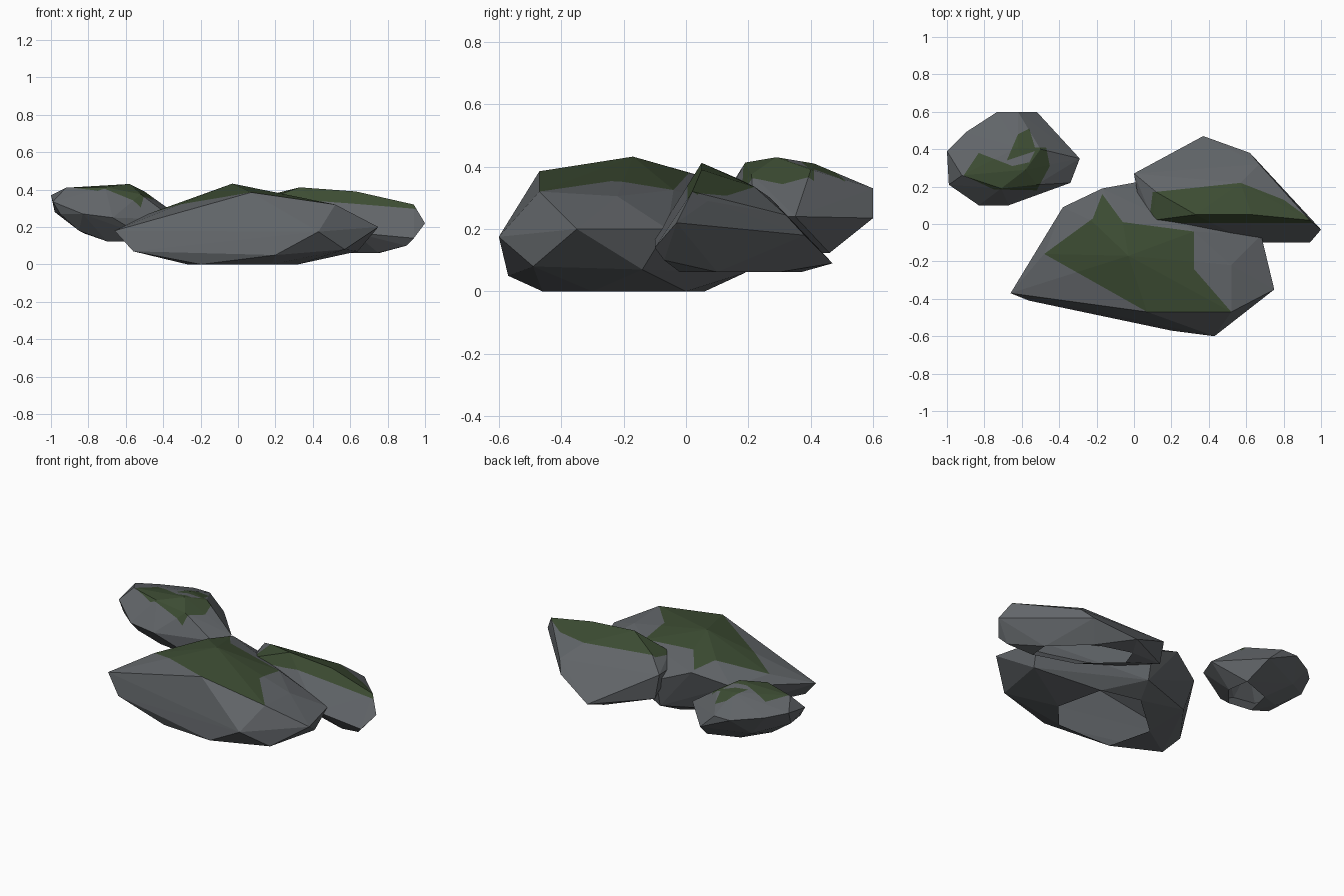
import bpy, bmesh


def material(name, rgb):
    m = bpy.data.materials.new(name)
    m.diffuse_color = (*rgb, 1)
    return m


STONE = material("grey stone", (0.122, 0.132, 0.142))
MOSS = material("dark green moss", (0.046, 0.073, 0.033))


def inside(p, poly):
    hit = False
    for (ax, ay), (bx, by) in zip(poly, poly[1:] + poly[:1]):
        if (ay > p.y) != (by > p.y) and p.x < (bx - ax) * (p.y - ay) / (by - ay) + ax:
            hit = not hit
    return hit


def rock(name, corners, base, base_z, moss):
    """Chiselled hull, open underneath, with a moss patch cut into its top."""
    bm = bmesh.new()
    for c in corners + [(x, y, base_z) for x, y in base]:
        bm.verts.new(c)
    bmesh.ops.convex_hull(bm, input=bm.verts[:])
    loose = [v for v in bm.verts if not v.link_faces]
    bmesh.ops.delete(bm, geom=loose, context='VERTS')
    bmesh.ops.recalc_face_normals(bm, faces=bm.faces[:])
    # open underside
    under = [f for f in bm.faces if all(v.co.z < base_z + 0.001 for v in f.verts)]
    bmesh.ops.delete(bm, geom=under, context='FACES')
    # cut the moss outline into the upper faces
    for a, b in zip(moss, moss[1:] + moss[:1]):
        top = [f for f in bm.faces if f.normal.z > 0.2]
        geom = list({v for f in top for v in f.verts}) + list({e for f in top for e in f.edges}) + top
        bmesh.ops.bisect_plane(bm, geom=geom, dist=1e-5, plane_co=(*a, 0),
                               plane_no=(b[1] - a[1], a[0] - b[0], 0))
    bm.normal_update()
    for f in bm.faces:
        f.material_index = int(f.normal.z > 0.2 and inside(f.calc_center_median(), moss))
    me = bpy.data.meshes.new(name)
    bm.to_mesh(me)
    bm.free()
    me.materials.append(STONE)
    me.materials.append(MOSS)
    ob = bpy.data.objects.new(name, me)
    bpy.context.collection.objects.link(ob)


# broad front rock
rock("front_rock",
     [(-.66, -.37, .18), (-.56, -.41, .07), (.20, -.57, .05), (.43, -.60, .175),
      (.57, -.49, .08), (.75, -.35, .20), (.64, -.14, .07), (.68, -.06, .20),
      (.07, -.47, .385), (.52, -.47, .32), (.52, -.22, .305), (-.03, -.17, .432),
      (-.06, .01, .38), (.32, -.04, .325), (-.48, -.16, .27), (-.23, .02, .36),
      (-.38, .09, .26), (-.17, .19, .33), (.05, .23, .24), (.05, .19, .06), (-.35, .03, .08)],
     [(-.20, -.46), (.18, -.46), (.32, -.30), (.25, .0), (.0, .06), (-.27, -.18)], 0,
     [(-.48, -.16), (-.22, .03), (-.17, .16), (-.06, .01), (.32, -.04),
      (.32, -.24), (.52, -.47), (.07, -.47)])

# sloping right rock
rock("right_rock",
     [(.33, .05, .412), (.63, .05, .39), (.94, .02, .32), (1.0, -.03, .22),
      (.94, -.10, .14), (.90, -.07, .10), (.90, .07, .29), (.78, .20, .265),
      (.67, .32, .245), (.62, .38, .18), (.37, .47, .09), (.57, .22, .335),
      (.12, .17, .36), (.10, .02, .33), (.03, .10, .28), (.0, .27, .30),
      (.03, .27, .14), (.62, -.10, .17), (.20, .0, .22), (.22, .13, .12)],
     [(.32, .37), (.55, .30), (.76, .10), (.75, -.02), (.50, .06), (.28, .26)], .062,
     [(.08, .01), (.10, .17), (.57, .22), (.80, .13), (.95, .02), (.95, .005), (.33, .005)])

# small left rock
rock("left_rock",
     [(-1.0, .39, .37), (-.99, .21, .335), (-.98, .34, .28), (-.95, .20, .27),
      (-.83, .10, .27), (-.67, .10, .25), (-.34, .22, .24), (-.29, .35, .24),
      (-.52, .60, .235), (-.62, .60, .33), (-.73, .60, .33), (-.90, .49, .35),
      (-.92, .26, .41), (-.71, .19, .413), (-.58, .29, .43), (-.52, .21, .375),
      (-.50, .40, .39), (-.62, .41, .41), (-.85, .20, .18), (-.52, .16, .16),
      (-.82, .30, .165), (-.80, .48, .22)],
     [(-.70, .22), (-.55, .20), (-.45, .32), (-.47, .46), (-.66, .39)], .123,
     [(-.91, .26), (-.83, .38), (-.65, .31), (-.56, .33), (-.53, .39), (-.68, .34),
      (-.62, .48), (-.56, .51), (-.53, .41), (-.47, .41), (-.45, .31), (-.52, .18), (-.75, .185)])
